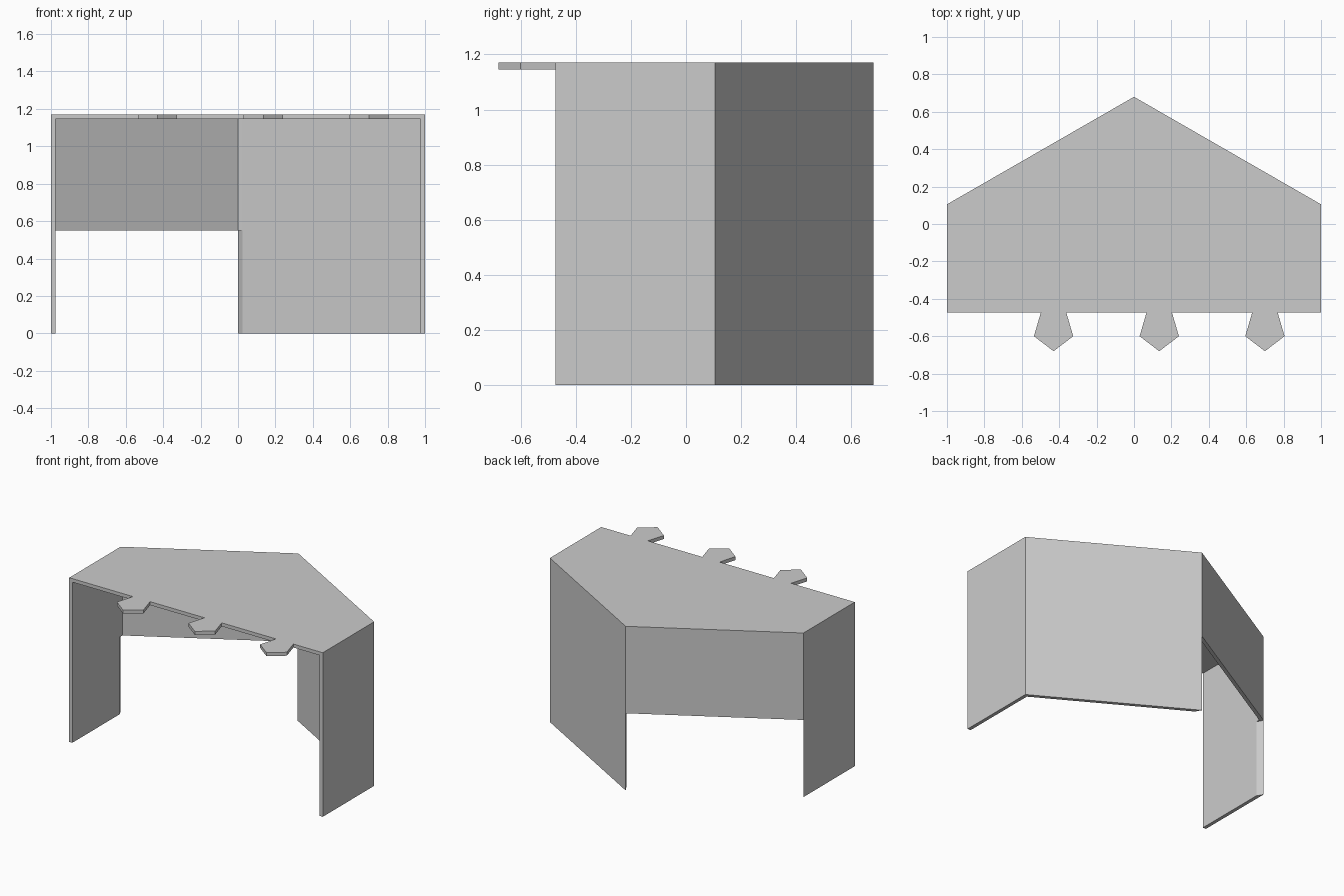
import bpy, bmesh

cube = bpy.data.objects.get("Cube")
if cube:
    bpy.data.objects.remove(cube, do_unlink=True)

# Single plain grey
grey = bpy.data.materials.new("plain_grey")
grey.use_nodes = True
grey.diffuse_color = (0.6, 0.6, 0.6, 1)
grey.node_tree.nodes["Principled BSDF"].inputs["Base Color"].default_value = (0.6, 0.6, 0.6, 1)


def prism(name, outline, z0, z1):
    """Extrude a flat outline upward from z0 to z1."""
    bm = bmesh.new()
    base = bm.faces.new([bm.verts.new((x, y, z0)) for x, y in outline])
    ext = bmesh.ops.extrude_face_region(bm, geom=[base])
    for v in ext["geom"]:
        if isinstance(v, bmesh.types.BMVert):
            v.co.z = z1
    bmesh.ops.recalc_face_normals(bm, faces=bm.faces)
    mesh = bpy.data.meshes.new(name)
    bm.to_mesh(mesh)
    bm.free()
    mesh.materials.append(grey)
    obj = bpy.data.objects.new(name, mesh)
    bpy.context.collection.objects.link(obj)
    return obj


TOP, UNDER, SHORT = 1.17, 1.145, 0.55
FRONT, CORNER, APEX = -0.473, 0.105, 0.68
INNER = 0.975                     # inside face of the side walls
IN_APEX, IN_CORNER = 0.651, 0.09  # inside of the angled walls

# Roof panel with three pointed tabs along its front edge
tab = [(-0.068, FRONT), (-0.105, -0.6), (0, -APEX), (0.105, -0.6), (0.068, FRONT)]
roof = [(1, CORNER), (0, APEX), (-1, CORNER), (-1, FRONT)]
for cx in (-0.43, 0.135, 0.7):
    roof += [(cx + x, y) for x, y in tab]
roof.append((1, FRONT))
prism("roof_with_tabs", roof, UNDER, TOP)

# Side walls; the right one ends square to the short back wall
prism("left_side_wall", [(1, FRONT), (1, CORNER), (INNER, IN_CORNER), (INNER, FRONT)], 0, UNDER)
prism("right_side_wall", [(-1, FRONT), (-1, CORNER), (-INNER, 0.062), (-INNER, FRONT)], 0, UNDER)

# Angled back walls: one full height, one short
prism("left_back_wall", [(0, APEX), (1, CORNER), (INNER, IN_CORNER), (0.025, 0.637)], 0, UNDER)
prism("right_back_wall", [(0, APEX), (-1, CORNER), (-INNER, 0.062), (-INNER, IN_CORNER),
                          (0, IN_APEX), (0.025, 0.637)], SHORT, UNDER)
